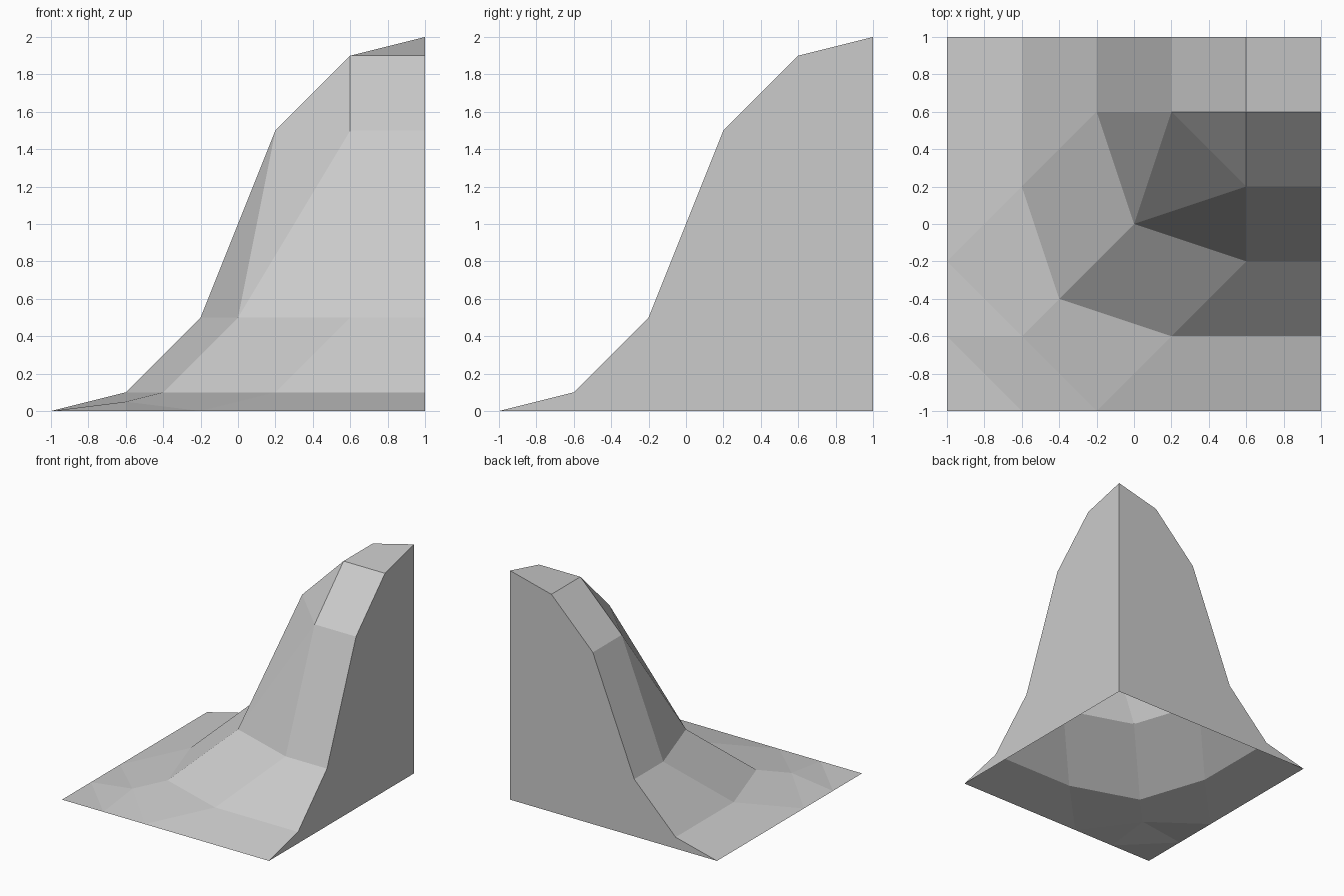
import bpy
import bmesh

cube = bpy.data.objects.get("Cube")
if cube:
    bpy.data.objects.remove(cube, do_unlink=True)

# One plain grey for the whole slope
grey = bpy.data.materials.new("plain_grey")
grey.use_nodes = True
COLOUR = (0.6, 0.6, 0.6, 1.0)
grey.diffuse_color = COLOUR
grey.node_tree.nodes["Principled BSDF"].inputs["Base Color"].default_value = COLOUR

# Contour points of the half behind the diagonal, by height
points = {
    "a": (-1, 1, 0), "b": (-1, -.2, 0), "c": (-1, -.6, 0), "d": (-1, -1, 0),
    "h": (-.6, -.6, .05),
    "e": (-.6, 1, .1), "f": (-.6, .2, .1), "g": (-.4, -.4, .1),
    "i": (-.2, 1, .5), "j": (-.2, .6, .5), "k": (0, 0, .5),
    "l": (.2, 1, 1.5), "m": (.2, .6, 1.5),
    "n": (.6, 1, 1.9), "o": (.6, .6, 1.9),
    "p": (1, 1, 2), "q": (1, 1, 0),
}

# Faces of one half: foot, lower slope, steep slope, shoulder, cliff wall
half_faces = ["abfe", "bhgf", "bch", "efji", "fgkj", "ijml", "jkm", "lmon", "aeilnpq"]
# Faces across the diagonal; capitals are the mirrored points
middle_faces = ["cdC", "cCh", "mkM", "mMo", "oNpn"]

bm = bmesh.new()
verts = {}
for name, (x, y, z) in points.items():
    verts[name] = bm.verts.new((x, y, z))
    # Points on the diagonal are shared by both halves
    verts[name.upper()] = verts[name] if x == y else bm.verts.new((y, x, z))


def add_face(names):
    bm.faces.new([verts[n] for n in names])


for names in half_faces:
    add_face(names)
    add_face(names.upper()[::-1])
for names in middle_faces:
    add_face(names)

mesh = bpy.data.meshes.new("corner_slope")
bm.to_mesh(mesh)
bm.free()
mesh.materials.append(grey)
slope = bpy.data.objects.new("corner_slope", mesh)
bpy.context.collection.objects.link(slope)
